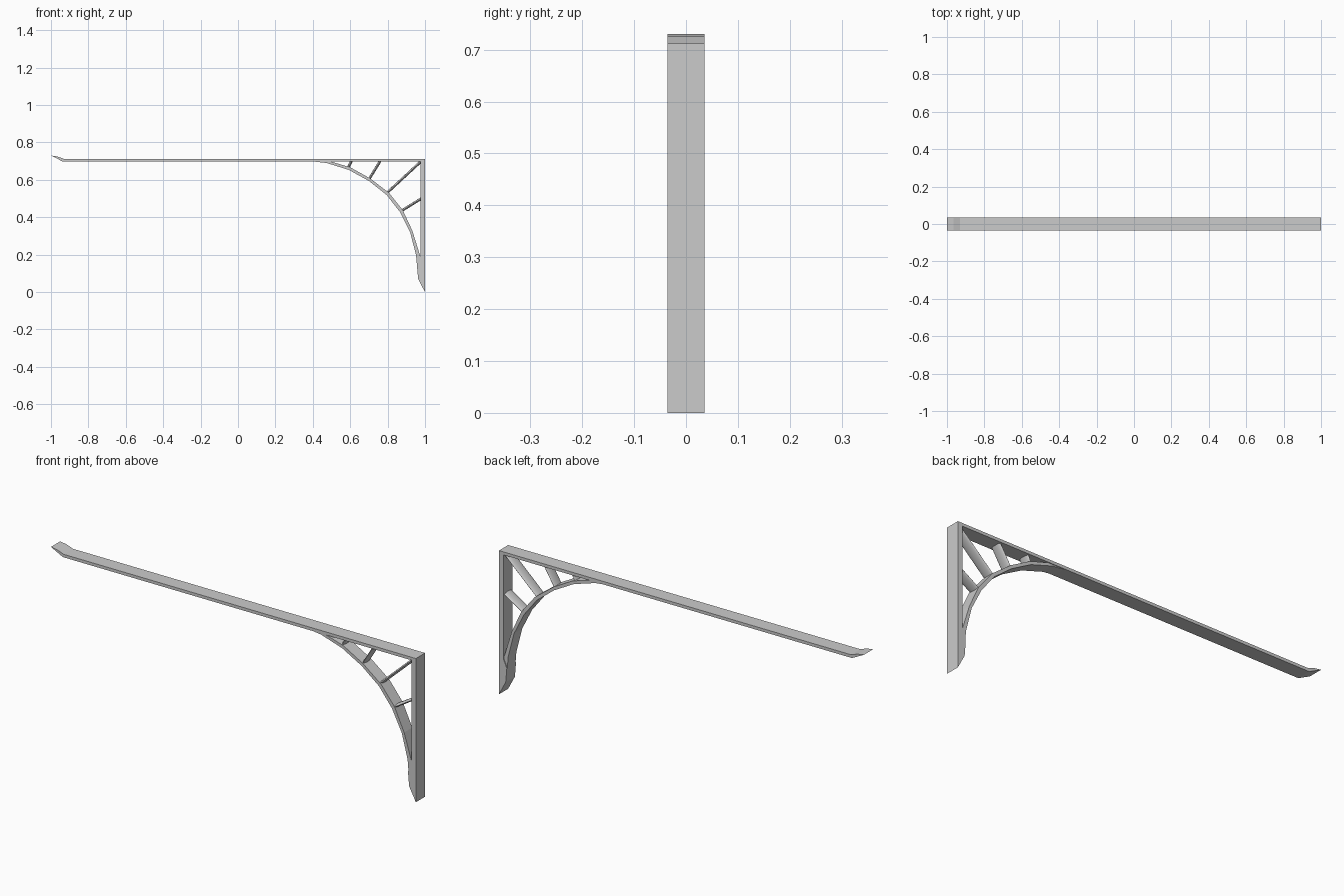
import bpy, bmesh, math
from mathutils import Vector, Matrix

if "Cube" in bpy.data.objects:
    bpy.data.objects.remove(bpy.data.objects["Cube"])

HALF = 0.036  # half depth of the bracket


def extrude(name, pts, half):
    """Solid from an (x, z) outline, centred on y = 0."""
    bm = bmesh.new()
    front = [bm.verts.new((x, -half, z)) for x, z in pts]
    back = [bm.verts.new((x, half, z)) for x, z in pts]
    n = len(pts)
    bm.faces.new(front)
    bm.faces.new(back[::-1])
    for i in range(n):
        j = (i + 1) % n
        bm.faces.new((front[i], back[i], back[j], front[j]))
    bmesh.ops.recalc_face_normals(bm, faces=bm.faces)
    me = bpy.data.meshes.new(name)
    bm.to_mesh(me)
    bm.free()
    ob = bpy.data.objects.new(name, me)
    bpy.context.collection.objects.link(ob)
    return ob


def strut(name, a, b, thick=0.007, deep=0.028):
    """Flattened round bar between two (x, z) points."""
    a, b = Vector((a[0], 0, a[1])), Vector((b[0], 0, b[1]))
    d = b - a
    bpy.ops.mesh.primitive_cylinder_add(vertices=16, radius=1, depth=1)
    ob = bpy.context.object
    ob.name = name
    axis = d.normalized()
    side = Vector((0, 1, 0)).cross(axis)
    rot = Matrix((side, Vector((0, 1, 0)), axis)).transposed().to_4x4()
    size = Matrix.Diagonal((thick, deep, d.length, 1))
    ob.data.transform(Matrix.Translation((a + b) / 2) @ rot @ size)
    bpy.ops.object.shade_smooth_by_angle(angle=math.radians(40))


# long beam with upturned tip
extrude("beam", [(1, 0.712), (-0.93, 0.712), (-0.965, 0.725), (-1, 0.73),
                 (-0.935, 0.697), (1, 0.697)], HALF)

# upright with pointed foot
extrude("post", [(0.975, 0.70), (1, 0.70), (1, 0), (0.963, 0.07),
                 (0.957, 0.14), (0.975, 0.18)], HALF)

# curved brace
inner = [(0.385, 0.70), (0.475, 0.69), (0.593, 0.653), (0.70, 0.594),
         (0.795, 0.519), (0.866, 0.428), (0.92, 0.321), (0.952, 0.198),
         (0.963, 0.07)]
outer = [(0.98, 0.07), (0.975, 0.19), (0.933, 0.326), (0.881, 0.438),
         (0.807, 0.531), (0.706, 0.608), (0.60, 0.667), (0.49, 0.70)]
extrude("brace", inner + outer, 0.032)

# radiating struts
for i, (a, b) in enumerate([((0.98, 0.70), (0.793, 0.527)),
                            ((0.76, 0.70), (0.70, 0.602)),
                            ((0.606, 0.70), (0.588, 0.662)),
                            ((0.98, 0.50), (0.872, 0.433))]):
    strut(f"strut_{i + 1}", a, b)
